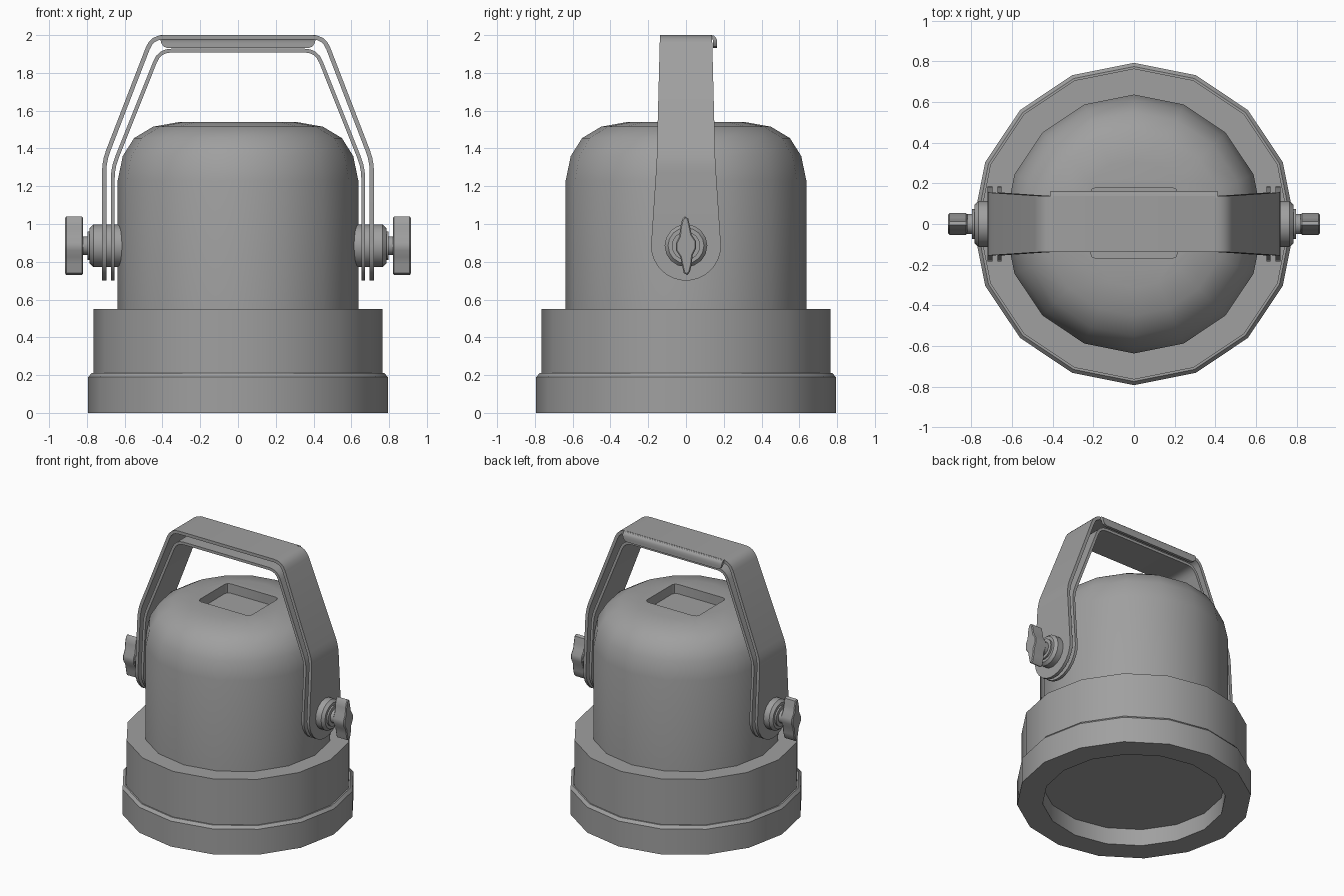
import bpy, bmesh, math
from mathutils import Matrix, Vector

if "Cube" in bpy.data.objects:
    bpy.data.objects.remove(bpy.data.objects["Cube"])

grey = bpy.data.materials.new("mid_grey")
grey.use_nodes = True
COLOUR = (0.35, 0.35, 0.35, 1)
grey.diffuse_color = COLOUR
grey.node_tree.nodes["Principled BSDF"].inputs["Base Color"].default_value = COLOUR

PIVOT = 0.885    # height of the clamp axis
SIDES = 16


def finish(name, bm, recalc=True):
    if recalc:
        bmesh.ops.remove_doubles(bm, verts=bm.verts, dist=1e-5)
        bmesh.ops.recalc_face_normals(bm, faces=bm.faces)
    mesh = bpy.data.meshes.new(name)
    bm.to_mesh(mesh)
    bm.free()
    obj = bpy.data.objects.new(name, mesh)
    bpy.context.collection.objects.link(obj)
    mesh.materials.append(grey)
    return obj


def activate(obj):
    bpy.ops.object.select_all(action='DESELECT')
    obj.select_set(True)
    bpy.context.view_layer.objects.active = obj


def smooth(obj, angle=32):
    activate(obj)
    bpy.ops.object.shade_smooth_by_angle(angle=math.radians(angle))


def lathe(name, profile, matrix=Matrix()):
    """Revolve (radius, height) points; zero radii close the ends."""
    bm = bmesh.new()
    rings = []
    for r, z in profile:
        if r == 0:
            rings.append([bm.verts.new((0, 0, z))])
        else:
            angles = [math.tau * i / SIDES for i in range(SIDES)]
            rings.append([bm.verts.new((r * math.cos(a), r * math.sin(a), z)) for a in angles])
    for low, high in zip(rings, rings[1:]):
        if len(low) == 1 or len(high) == 1:
            bm.faces.new(low if len(high) == 1 else high)
            continue
        for i in range(SIDES):
            j = (i + 1) % SIDES
            bm.faces.new((low[i], low[j], high[j], high[i]))
    bm.transform(matrix)
    return finish(name, bm)


def sheet(name, rows, thickness, place):
    """Ribbon through rows (u, v, half width), thickened inward."""
    bm = bmesh.new()
    pairs = [[bm.verts.new(place(u, v, s * w)) for s in (-1, 1)] for u, v, w in rows]
    for (a, b), (c, d) in zip(pairs, pairs[1:]):
        bm.faces.new((a, b, d, c))
    obj = finish(name, bm, recalc=False)
    mod = obj.modifiers.new("thickness", 'SOLIDIFY')
    mod.thickness = thickness
    mod.offset = -1
    mod.use_even_offset = True
    activate(obj)
    bpy.ops.object.modifier_apply(modifier=mod.name)
    smooth(obj)
    return obj


def fillet(before, corner, after, size, steps=4):
    """Round a corner with a quadratic arc."""
    c = Vector(corner)
    p = c + (Vector(before) - c).normalized() * size
    q = c + (Vector(after) - c).normalized() * size
    ts = [i / steps for i in range(steps + 1)]
    return [p * (1 - t) ** 2 + c * 2 * t * (1 - t) + q * t * t for t in ts]


# Lamp housing with rounded crown
housing = lathe("housing", [(0, 0.5), (0.637, 0.5), (0.637, 1.23), (0.61, 1.36), (0.55, 1.455),
                            (0.45, 1.515), (0.31, 1.54), (0, 1.54)])

# Rectangular pocket sunk in the crown
bm = bmesh.new()
bmesh.ops.create_cube(bm, size=1, matrix=Matrix.Translation((0, 0.005, 1.56))
                      @ Matrix.Diagonal((0.43, 0.35, 0.18, 1)))
upright = [e for e in bm.edges if abs(e.verts[0].co.z - e.verts[1].co.z) > 0.1]
bmesh.ops.bevel(bm, geom=upright, offset=0.03, segments=2, profile=0.5, affect='EDGES')
cutter = finish("pocket_cutter", bm)
cutter.hide_render = True
cut = housing.modifiers.new("pocket", 'BOOLEAN')
cut.object = cutter
cut.operation = 'DIFFERENCE'
cut.solver = 'EXACT'
activate(housing)
bpy.ops.object.modifier_apply(modifier=cut.name)
bpy.data.objects.remove(cutter)
smooth(housing)

# Collar and front bezel with recessed lens
smooth(lathe("collar", [(0, 0.15), (0.765, 0.15), (0.765, 0.55), (0, 0.55)]))
smooth(lathe("bezel", [(0, 0.125), (0.62, 0.125), (0.62, 0), (0.793, 0), (0.793, 0.19),
                       (0.775, 0.21), (0, 0.21)]))


# Double carrying bracket with rounded ends
def bracket(name, foot, bend, shoulder, thickness):
    end_radius = 0.185
    path = [Vector((foot, PIVOT))]
    path += fillet((foot, PIVOT), bend, shoulder, 0.06, 3)
    path += fillet(bend, shoulder, (0, shoulder[1]), 0.07, 4)
    rows = []
    for a in (84, 70, 55, 40, 25, 12):
        a = math.radians(a)
        rows.append((foot, PIVOT - end_radius * math.sin(a), end_radius * math.cos(a)))
    for p in path:
        if p.y < bend[1]:
            w = 0.185 - 0.03 * (p.y - PIVOT) / (bend[1] - PIVOT)
        else:
            w = 0.155 - 0.017 * (p.y - bend[1]) / (shoulder[1] - bend[1])
        rows.append((p.x, p.y, w))
    rows += [(-x, z, w) for x, z, w in reversed(rows)]
    return sheet(name, rows, thickness, lambda u, v, w: (u, w, v))


bracket("outer_bracket", 0.72, (0.72, 1.335), (0.463, 2.0), 0.023)
bracket("inner_bracket", 0.673, (0.673, 1.30), (0.422, 1.928), 0.02)

# Rolled grip lip along the back of the bracket
sheet("grip_lip", [(0.13, 2.0, 0.41), (0.148, 1.997, 0.41), (0.158, 1.988, 0.41),
                   (0.163, 1.975, 0.41), (0.163, 1.955, 0.405), (0.163, 1.94, 0.395),
                   (0.163, 1.932, 0.375)], 0.02, lambda u, v, w: (w, u, v))

# Clamp bosses and winged knobs on both sides
half_wing = [(0.012, 0.145), (0.022, 0.1), (0.03, 0.06), (0.053, 0.025), (0.053, -0.015),
             (0.035, -0.05), (0.03, -0.1), (0.02, -0.14), (0.006, -0.155)]
wing = half_wing + [(-y, -z) for y, z in half_wing]
for side, sign in (("left", 1), ("right", -1)):
    mirror = Matrix.Diagonal((sign, 1, 1, 1))
    axis = mirror @ Matrix.Translation((0, 0, PIVOT)) @ Matrix.Rotation(math.pi / 2, 4, 'Y')
    smooth(lathe(side + "_clamp", [(0, 0.58), (0.113, 0.58), (0.113, 0.765), (0.095, 0.785),
                                   (0.075, 0.785), (0.075, 0.797), (0.05, 0.797), (0.05, 0.83),
                                   (0, 0.83)], axis))
    bm = bmesh.new()
    face = bm.faces.new([bm.verts.new((0.82, y, PIVOT + z)) for y, z in wing])
    grown = bmesh.ops.extrude_face_region(bm, geom=[face])["geom"]
    tip = [v for v in grown if isinstance(v, bmesh.types.BMVert)]
    bmesh.ops.translate(bm, verts=tip, vec=(0.095, 0, 0))
    rims = [e for e in bm.edges if abs(e.verts[0].co.x - e.verts[1].co.x) < 1e-4]
    bmesh.ops.bevel(bm, geom=rims, offset=0.006, segments=1, affect='EDGES')
    bm.transform(mirror)
    smooth(finish(side + "_knob", bm), 40)
